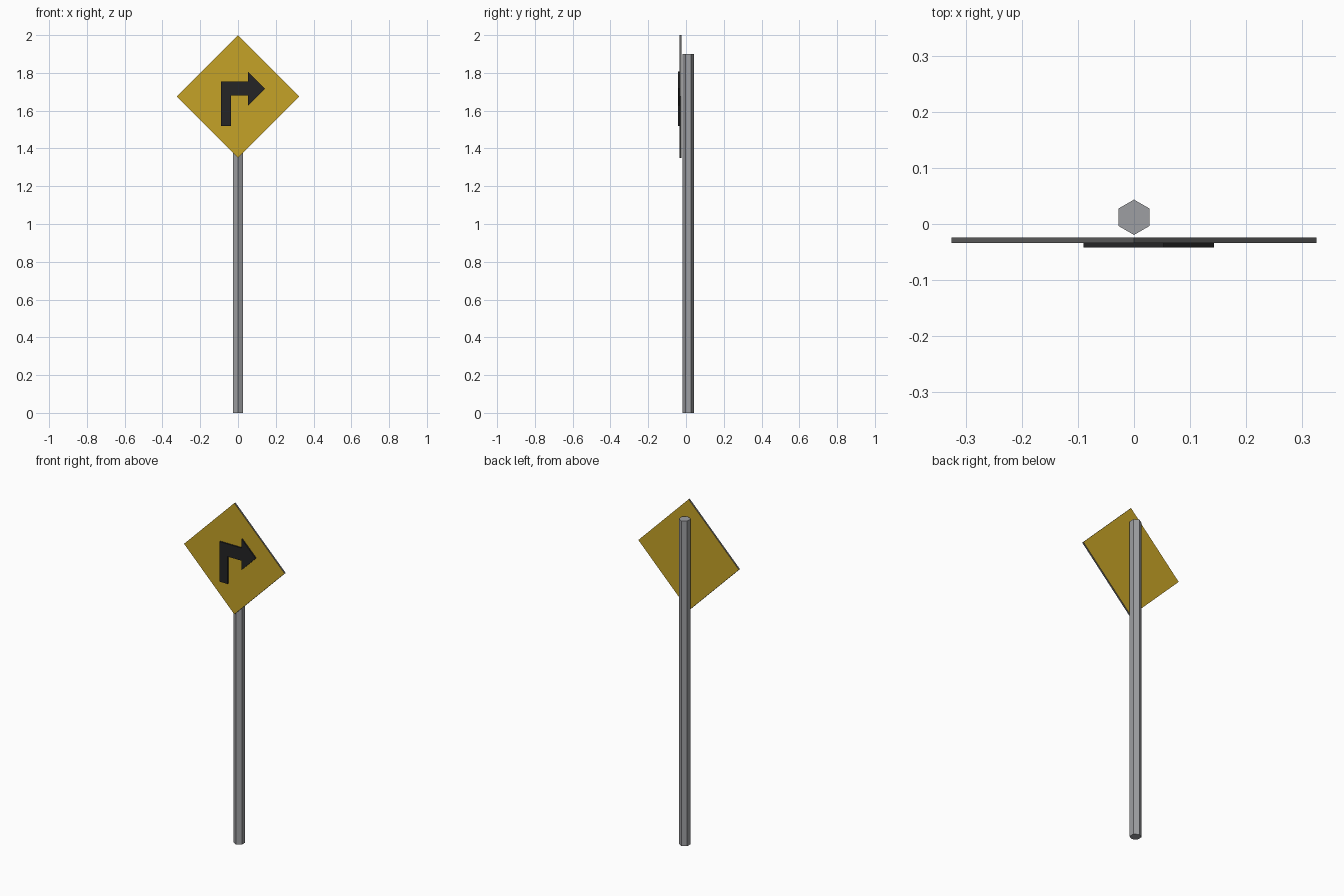
import bpy
import bmesh
from math import radians
from mathutils import Matrix

cube = bpy.data.objects.get("Cube")
if cube:
    bpy.data.objects.remove(cube, do_unlink=True)


def material(name, rgb):
    mat = bpy.data.materials.new(name)
    mat.use_nodes = True
    colour = (*rgb, 1)
    mat.diffuse_color = colour
    mat.node_tree.nodes["Principled BSDF"].inputs["Base Color"].default_value = colour
    return mat


def add_object(name, bm, *mats):
    bmesh.ops.recalc_face_normals(bm, faces=bm.faces)
    mesh = bpy.data.meshes.new(name)
    bm.to_mesh(mesh)
    bm.free()
    for mat in mats:
        mesh.materials.append(mat)
    obj = bpy.data.objects.new(name, mesh)
    bpy.context.collection.objects.link(obj)
    return obj


def plate(name, outline, front, back, *mats):
    """Extrude an (x, z) outline along y; edges use the last material."""
    bm = bmesh.new()
    face = bm.faces.new([bm.verts.new((x, front, z)) for x, z in outline])
    result = bmesh.ops.extrude_face_region(bm, geom=[face], use_keep_orig=True)
    moved = [v for v in result["geom"] if isinstance(v, bmesh.types.BMVert)]
    bmesh.ops.translate(bm, verts=moved, vec=(0, back - front, 0))
    bm.normal_update()
    for f in bm.faces:
        f.material_index = 0 if abs(f.normal.y) > 0.5 else len(mats) - 1
    return add_object(name, bm, *mats)


steel = material("pole grey", (0.34, 0.345, 0.36))
yellow = material("sign yellow", (0.56, 0.36, 0.02))
edge_grey = material("edge dark grey", (0.12, 0.12, 0.12))
black = material("arrow black", (0.018, 0.018, 0.019))

# Hexagonal pole with a corner facing forward
height = 1.9
bm = bmesh.new()
bmesh.ops.create_cone(
    bm, cap_ends=True, segments=6, radius1=0.0315, radius2=0.0315, depth=height,
    matrix=Matrix.Translation((0, 0.012, height / 2)))
# Keep a corner, not a flat, towards the front
if max(v.co.x for v in bm.verts) > 0.03:
    bmesh.ops.rotate(bm, verts=bm.verts, cent=(0, 0.012, 0),
                     matrix=Matrix.Rotation(radians(30), 3, "Z"))
add_object("pole", bm, steel)

# Diamond sign board
r, mid = 0.325, 1.675
plate("sign_board", [(0, mid - r), (r, mid), (0, mid + r), (-r, mid)],
      -0.034, -0.024, yellow, edge_grey)

# Raised right-turn arrow
axis, half, head = 1.717, 0.037, 0.09
plate("turn_arrow",
      [(-0.09, 1.52), (-0.037, 1.52), (-0.037, axis - half), (0.053, axis - half),
       (0.053, axis - head), (0.143, axis), (0.053, axis + head),
       (0.053, axis + half), (-0.09, axis + half)],
      -0.042, -0.034, black)
